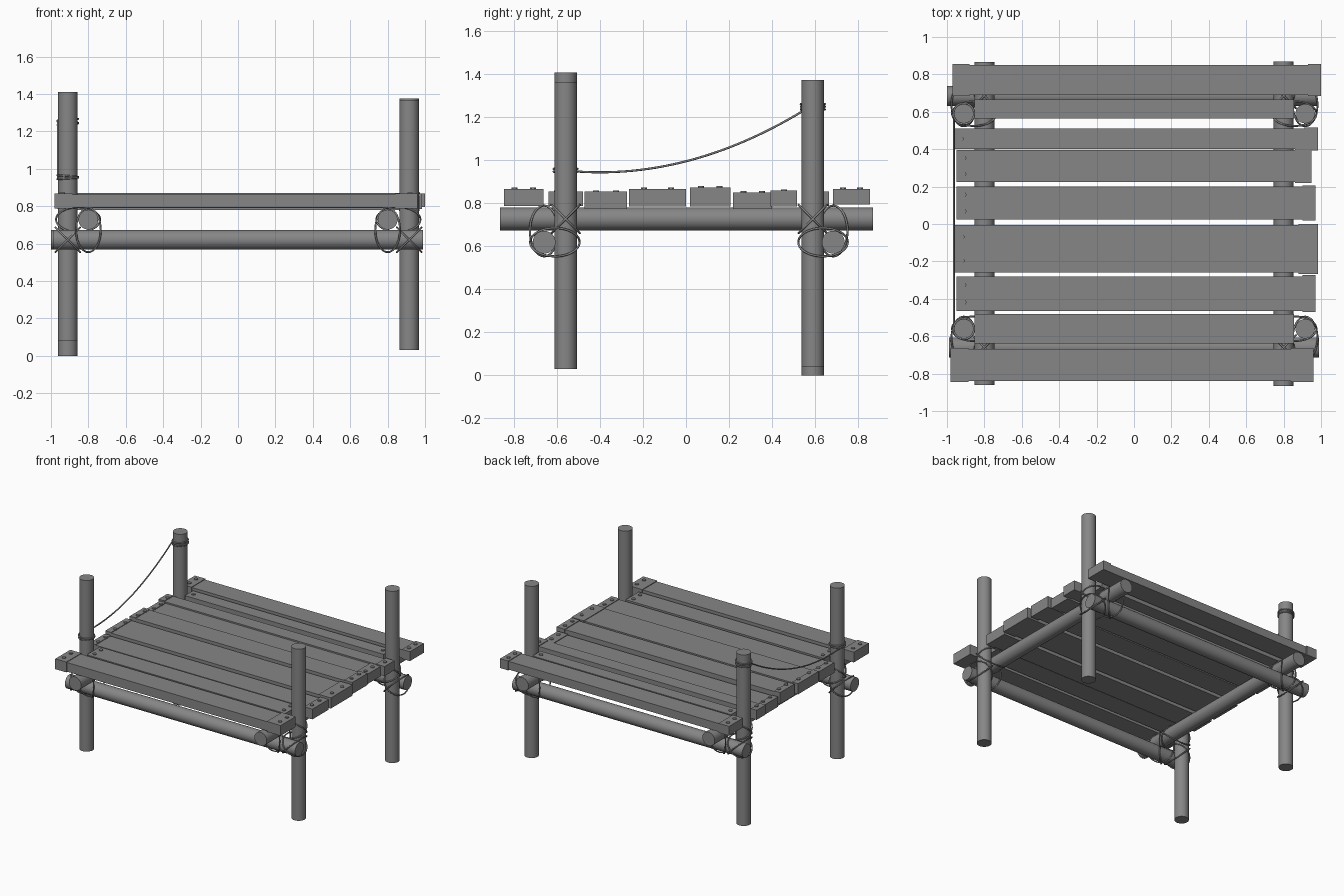
import bpy
import math
from mathutils import Vector

cube = bpy.data.objects.get("Cube")
if cube:
    bpy.data.objects.remove(cube, do_unlink=True)

grey = bpy.data.materials.new("weathered_grey")
grey.use_nodes = True
grey.diffuse_color = (0.24, 0.24, 0.24, 1)
grey.node_tree.nodes["Principled BSDF"].inputs["Base Color"].default_value = (0.24, 0.24, 0.24, 1)


def pole(name, start, end, radius=0.053, sides=32):
    """Round timber between two points."""
    a, b = Vector(start), Vector(end)
    bpy.ops.mesh.primitive_cylinder_add(vertices=sides, radius=radius,
                                        depth=(b - a).length, location=(a + b) / 2)
    ob = bpy.context.object
    ob.name = name
    ob.rotation_euler = (b - a).to_track_quat('Z', 'Y').to_euler()
    ob.data.materials.append(grey)
    bpy.ops.object.shade_smooth_by_angle()
    return ob


def box(name, x, y, z):
    """Box from three (low, high) ranges."""
    bpy.ops.mesh.primitive_cube_add(size=1, location=[sum(r) / 2 for r in (x, y, z)])
    ob = bpy.context.object
    ob.name = name
    ob.scale = [r[1] - r[0] for r in (x, y, z)]
    ob.data.materials.append(grey)


def rope(name, points, closed=False, radius=0.005):
    """Thin round cord through a list of points."""
    cu = bpy.data.curves.new(name, 'CURVE')
    cu.dimensions = '3D'
    cu.bevel_depth = radius
    cu.bevel_resolution = 2
    cu.use_fill_caps = True
    sp = cu.splines.new('POLY')
    sp.points.add(len(points) - 1)
    for p, co in zip(sp.points, points):
        p.co = (*co, 1)
    sp.use_cyclic_u = closed
    cu.materials.append(grey)
    ob = bpy.data.objects.new(name, cu)
    bpy.context.collection.objects.link(ob)


def loop(name, centre, u, v, count=40):
    """Closed elliptical cord with half axes u and v."""
    c, u, v = Vector(centre), Vector(u), Vector(v)
    angles = [2 * math.pi * i / count for i in range(count)]
    rope(name, [c + u * math.cos(t) + v * math.sin(t) for t in angles], True)


# Corner posts: name, x, y, bottom, top
posts = [("front_right", -0.91, -0.56, 0.08, 1.41), ("front_left", 0.915, -0.56, 0.03, 1.365),
         ("back_left", 0.915, 0.59, 0.04, 1.375), ("back_right", -0.91, 0.59, 0.0, 1.33)]
for name, x, y, low, high in posts:
    pole(name + "_post", (x, y, low), (x, y, high), 0.052)

# Lower cross beams and upper side beams
pole("front_beam", (-0.99, -0.66, 0.62), (0.99, -0.66, 0.62))
pole("back_beam", (-1.0, 0.685, 0.62), (0.98, 0.685, 0.62))
pole("right_beam", (-0.8, -0.86, 0.728), (-0.8, 0.865, 0.728))
pole("left_beam", (0.8, -0.865, 0.728), (0.8, 0.87, 0.728))

# Crossed lashings at each corner, three pairs
D = 0.066
for name, x, y, low, high in posts:
    sx, sy = math.copysign(1, x), math.copysign(1, y)
    beam_x, beam_y = 0.8 * sx, (-0.66 if y < 0 else 0.685)
    for s in (-1, 1):
        loop(name + "_cross_beam_lashing", (x, (y + beam_y) / 2, 0.62),
             (0, 0.115, 0), (s * D, 0, D))
        loop(name + "_side_beam_lashing", ((x + beam_x) / 2, y, 0.728),
             (0.118, 0, 0), (0, s * D, D))
        loop(name + "_joint_lashing", (beam_x, beam_y, 0.672),
             (0, 0, 0.118), (D, s * D, 0))

# Deck planks: y range, x range, z range, width of right and left end blocks
planks = [
    ((0.69, 0.85), (-0.97, 1.0), (0.795, 0.868), 0.09, 0.07),
    ((0.565, 0.665), (-0.853, 0.855), (0.785, 0.86), 0, 0),
    ((0.40, 0.51), (-0.965, 0.985), (0.785, 0.86), 0.05, 0.075),
    ((0.225, 0.395), (-0.95, 0.95), (0.775, 0.852), 0.05, 0.09),
    ((0.025, 0.20), (-0.95, 0.97), (0.785, 0.875), 0.05, 0.07),
    ((-0.26, -0.005), (-0.96, 0.985), (0.785, 0.868), 0.05, 0.105),
    ((-0.465, -0.28), (-0.95, 0.97), (0.775, 0.855), 0.05, 0.07),
    ((-0.64, -0.48), (-0.853, 0.855), (0.785, 0.86), 0, 0),
    ((-0.84, -0.668), (-0.98, 0.96), (0.788, 0.868), 0.095, 0.12),
]
for y, x, z, right, left in planks:
    inner = (x[0] + right, x[1] - left)
    box("deck_plank", inner, y, (z[0] + 0.004, z[1] - 0.005))
    grown = (y[0] - 0.006, y[1] + 0.006)
    if right:
        box("plank_right_end", (x[0], inner[0]), grown if right > 0.08 else y, z)
        box("plank_left_end", (inner[1], x[1]), grown, z)
    # Nail heads, two on wide planks and one on narrow ones
    top = z[1] if right else z[1] - 0.005
    width = y[1] - y[0]
    spots = (0.25, 0.75) if width > 0.12 else (0.5,)
    for nail_x in (x[0] + 0.04, x[1] - 0.04):
        for f in spots:
            ny = y[0] + width * f
            pole("nail_head", (nail_x, ny, top - 0.01), (nail_x, ny, top + 0.006), 0.014, 12)

# Sagging hand rope and its windings round the posts
ys = [-0.56 + 1.15 * i / 30 for i in range(31)]
rope("hand_rope", [(-0.963, y, 0.945 + 0.32 * (y + 0.4) ** 2) for y in ys])
for px, py, heights in ((-0.91, -0.56, (0.948, 0.961)), (-0.91, 0.59, (1.238, 1.25, 1.262))):
    for i, h in enumerate(heights):
        tilt = 0.004 * (-1) ** i
        loop("rope_winding", (px, py, h), (0.056, 0, tilt), (0, 0.056, 0))
